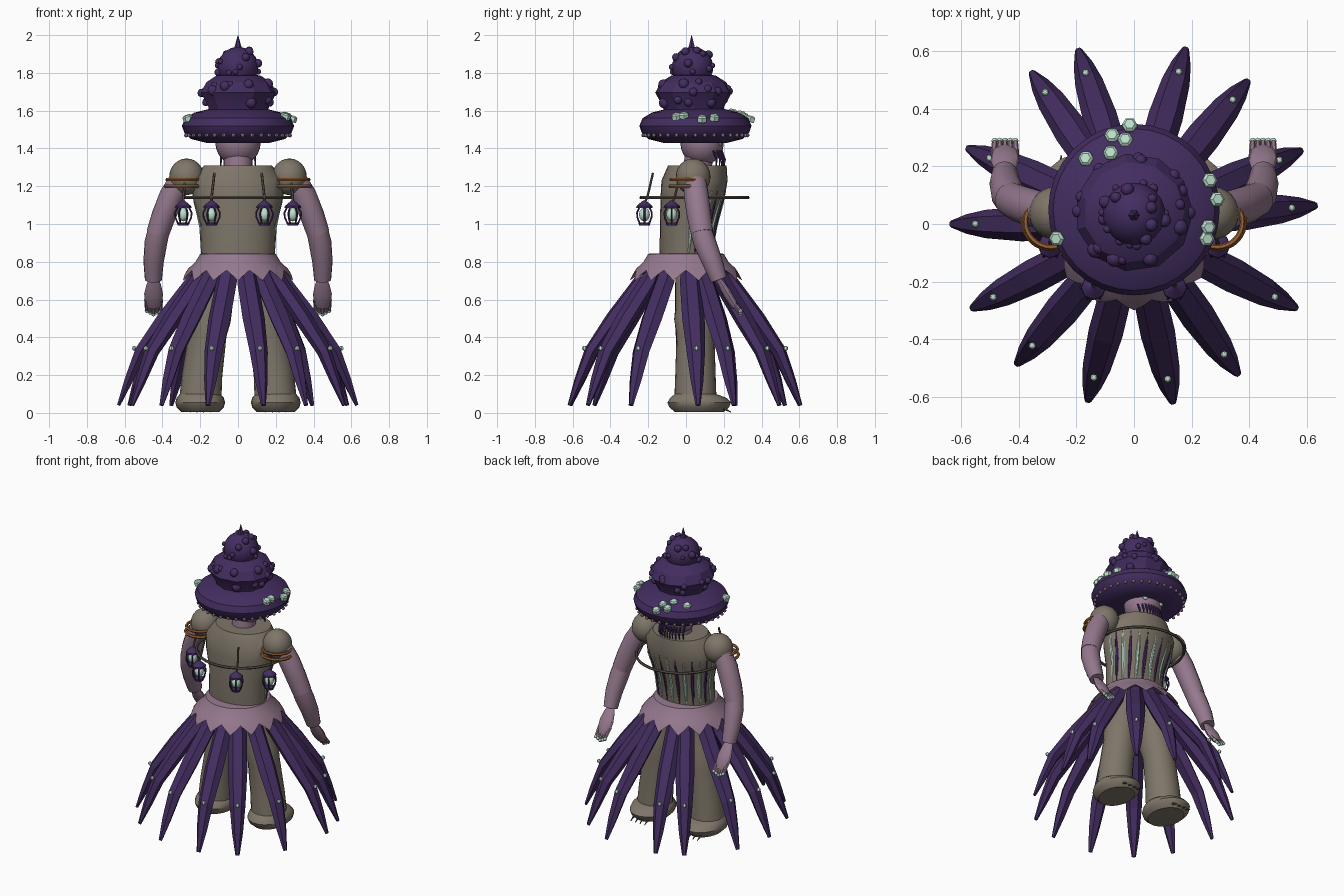
import bpy, bmesh, math, random
from mathutils import Vector, Matrix

if "Cube" in bpy.data.objects:
    bpy.data.objects.remove(bpy.data.objects["Cube"])

random.seed(4)
V = Vector
TAU = math.tau


def material(name, r, g, b):
    m = bpy.data.materials.new(name)
    lin = [(c / 255 / 12.92) if c < 11 else ((c / 255 + 0.055) / 1.055) ** 2.4 for c in (r, g, b)]
    m.diffuse_color = (*lin, 1)
    m.use_nodes = True
    m.node_tree.nodes["Principled BSDF"].inputs["Base Color"].default_value = m.diffuse_color
    return m


PURPLE = material("deep purple", 67, 45, 96)
MAUVE = material("mauve skin", 149, 121, 142)
TAUPE = material("taupe cloth", 127, 118, 105)
MINT = material("pale mint", 188, 224, 204)
ORANGE = material("amber brown", 160, 101, 54)
ROD = material("dark taupe", 94, 83, 74)


def finish(name, bm, mat, angle=35):
    bmesh.ops.recalc_face_normals(bm, faces=bm.faces)
    me = bpy.data.meshes.new(name)
    bm.to_mesh(me)
    bm.free()
    me.materials.append(mat)
    if angle:
        for p in me.polygons:
            p.use_smooth = True
        me.set_sharp_from_angle(angle=math.radians(angle))
    ob = bpy.data.objects.new(name, me)
    bpy.context.collection.objects.link(ob)
    return ob


def loft(bm, rings, closed=False):
    vs = [[bm.verts.new(p) for p in r] for r in rings]
    n = len(vs[0])
    pairs = list(zip(vs, vs[1:])) + ([(vs[-1], vs[0])] if closed else [])
    for a, b in pairs:
        for i in range(n):
            j = (i + 1) % n
            bm.faces.new((a[i], a[j], b[j], b[i]))
    if not closed:
        bm.faces.new(vs[0])
        bm.faces.new(vs[-1])


def oval(cx, cy, z, rx, ry, n=28):
    return [V((cx + rx * math.cos(TAU * i / n), cy + ry * math.sin(TAU * i / n), z)) for i in range(n)]


def tube(bm, pts, radii, n=8, ref=(0, 1, 0), closed=False, flat=1.0):
    """Sweep a circle (or flattened one) along points; ref sets the flat direction."""
    pts = [V(p) for p in pts]
    k = len(pts)
    rings = []
    for i, p in enumerate(pts):
        a = pts[(i - 1) % k] if closed else pts[max(i - 1, 0)]
        b = pts[(i + 1) % k] if closed else pts[min(i + 1, k - 1)]
        t = (b - a).normalized()
        s = t.cross(V(ref)).normalized()
        u = s.cross(t)
        r = radii[i] if isinstance(radii, (list, tuple)) else radii
        rings.append([p + r * (math.cos(TAU * j / n) * s + flat * math.sin(TAU * j / n) * u) for j in range(n)])
    loft(bm, rings, closed)


def hoop(bm, c, R, r, n=32):
    tube(bm, oval(*c, R, R, n), r, 6, (0, 0, 1), True)


def ball(bm, loc, size, seg=16, rot=None):
    s = size if isinstance(size, tuple) else (size,) * 3
    m = Matrix.Translation(loc) @ (rot or Matrix()) @ Matrix.Diagonal((*s, 1))
    bmesh.ops.create_uvsphere(bm, u_segments=seg, v_segments=max(6, seg // 2), radius=1, matrix=m)


def single(name, mat, fn, *a, angle=35, **k):
    bm = bmesh.new()
    fn(bm, *a, **k)
    return finish(name, bm, mat, angle)


def interp(table, z):
    for a, b in zip(table, table[1:]):
        if z <= b[0]:
            f = (z - a[0]) / (b[0] - a[0])
            return [x + f * (y - x) for x, y in zip(a, b)][1:]
    return table[-1][1:]


# Torso: stacked ovals (height, centre y, half width, half depth)
TORSO = [(.79, 0, .19, .135), (.85, 0, .195, .14), (1.0, .012, .2, .15),
         (1.14, .035, .24, .17), (1.23, .045, .245, .175), (1.31, .06, .18, .155)]
single("torso", TAUPE, loft, [oval(0, c, z, rx, ry) for z, c, rx, ry in TORSO])

# Ribs: slim tapering strips on the +y half of the torso
for name, mat, start in (("mint_ribs", MINT, 0), ("purple_ribs", PURPLE, 1)):
    bm = bmesh.new()
    for i in range(start, 13, 2):
        ang = math.radians(6 + 14 * i)
        pts = []
        for j in range(6):
            z = .85 + .065 * j
            c, rx, ry = interp(TORSO, z)
            pts.append((rx * math.cos(ang), c + ry * math.sin(ang), z))
        tube(bm, pts, [.003, .008, .011, .011, .007, .002], 6, (math.cos(ang), math.sin(ang), 0), flat=.6)
    finish(name, bm, mat)

# Neck, head, eyes and the hanging strands below the face
single("neck", MAUVE, tube, [(0, .06, 1.28), (0, .07, 1.38)], .075, 16)
single("head", MAUVE, ball, (0, .085, 1.43), (.12, .115, .12), 24)
bm = bmesh.new()
for s in (-1, 1):
    ball(bm, (s * .06, .181, 1.43), (.022, .012, .016), 10)
finish("eyes", bm, MINT)
bm = bmesh.new()
for i in range(11):
    x = (i - 5) * .018
    y = .085 + math.sqrt(.0132 - x * x)
    tube(bm, [(x, y - .012, 1.39), (x, y + .006, 1.34), (x * 1.05, y, 1.275 + .02 * (i % 2))], [.006, .006, .001], 5)
finish("face_strands", bm, PURPLE)

# Hat: broad brim, faceted middle tier, round top and spike
HY = .05
brim = [(.06, 1.435), (.17, 1.43), (.25, 1.45), (.285, 1.485), (.297, 1.52),
        (.28, 1.56), (.23, 1.59), (.15, 1.61), (.05, 1.615)]
single("hat_brim", PURPLE, loft, [oval(0, HY, z, r, r, 32) for r, z in brim])
tier = [(.155, 1.58), (.165, 1.625), (.205, 1.695), (.175, 1.75), (.12, 1.785), (.04, 1.8)]
single("hat_middle", PURPLE, loft, [oval(0, .04, z, r, r, 11) for r, z in tier], angle=25)
single("hat_top", PURPLE, ball, (0, .035, 1.83), (.11, .11, .108), 18)
single("hat_spike", PURPLE, tube, [(0, .03, 1.91), (0, .03, 1.95), (0, .03, 2.0)], [.026, .015, .001], 6)
bm = bmesh.new()
for i in range(22):
    a = i * 2.4 + random.uniform(-.3, .3)
    z = random.uniform(1.63, 1.765)
    r = .195 - abs(z - 1.69) * .55
    ball(bm, (r * math.cos(a), .04 + r * math.sin(a), z), random.uniform(.018, .031), 10)
for i in range(18):
    a = i * 2.4
    e = random.uniform(-.3, 1.0)
    ball(bm, (.11 * math.cos(a) * math.cos(e), .035 + .11 * math.sin(a) * math.cos(e), 1.83 + .108 * math.sin(e)),
         random.uniform(.013, .024), 10)
finish("hat_warts", bm, PURPLE)
bm = bmesh.new()
for p in oval(0, HY, 1.47, .276, .276, 34):
    ball(bm, p, .011, 6)
finish("brim_beads", bm, MAUVE)

# Mint hexagonal studs lying on the brim
bm = bmesh.new()
for x, y in [(-.015, .34), (-.075, .305), (-.03, .29), (-.165, .225), (-.08, .245),
             (-.265, -.05), (.26, .15), (.285, .085), (.255, -.01), (.25, -.05)]:
    d = V((x, y - HY, 0))
    r = min(d.length, .288)
    z = 1.535 + .075 * math.sqrt(max(0, 1 - (r / .297) ** 2))
    n = (V((0, 0, 1)) + d * 1.2).normalized()
    c = V((x, y, z))
    tube(bm, [c - n * .012, c + n * .012, c + n * .02], [.027, .027, .018], 6)
finish("brim_crystals", bm, MINT, 0)

# Waistband with a zigzag hem
wave = [oval(0, 0, z, r, r, 56) for r, z in [(.17, .845), (.2, .842), (.225, .8), (.262, .765)]]
hem = [V((p.x * k, p.y * k, .765 - d)) for i, p in enumerate(oval(0, 0, 0, .262, .262, 56))
       for k, d in [((1.03, .01), (1.09, .035), (1.14, .065), (1.09, .035))[i % 4]]]
single("waistband", MAUVE, loft, wave + [hem, oval(0, 0, .77, .2, .2, 56)])

# Skirt of hexagonal tentacles, each carrying a mint stud
bm, studs = bmesh.new(), bmesh.new()
for deg in (73.6, 51.5, 23.7, 5.8, -27.4, -55.3, -77.7, -104.6, -129.9, -152.5, 180, 155.5, 124, 107.7):
    a = math.radians(deg)
    d = V((math.cos(a), math.sin(a), 0))
    path = [d * r + V((0, 0, z)) for r, z in [(.19, .79), (.245, .69), (.39, .5), (.515, .325), (.58, .17), (.632, .04)]]
    tube(bm, path, [.045, .057, .06, .049, .034, .013], 6, d, flat=.75)
    ball(studs, d * .55 + V((0, 0, .342)), .013, 6)
finish("skirt_tentacles", bm, PURPLE, 0)
finish("tentacle_studs", studs, MINT, 0)

# Hoop around the chest
single("chest_hoop", ROD, hoop, (0, .045, 1.14), .283, .009, 40)

# Limbs, mirrored left and right
for s, side in ((-1, "left"), (1, "right")):
    single(side + "_leg", TAUPE, tube,
           [(s * .1, .04, .8), (s * .13, .045, .56), (s * .145, .045, .5), (s * .16, .05, .42), (s * .19, .05, .2), (s * .2, .05, .06)],
           [.095, .1, .108, .1, .107, .112], 20)
    single(side + "_foot", TAUPE, loft, [oval(s * .2, c, z, rx, ry, 22) for z, c, rx, ry in
           [(.005, .07, .1, .13), (.03, .07, .125, .16), (.055, .07, .132, .17), (.08, .065, .125, .15), (.1, .05, .108, .11)]])
    bm = bmesh.new()
    for i in range(4):
        x = s * .2 + (i - 1.5) * .035
        tube(bm, [(x, .2, .025), (x, .238, .004)], [.009, .002], 5, (1, 0, 0))
    finish(side + "_toe_claws", bm, ROD)

    single(side + "_shoulder", TAUPE, ball, (s * .272, .038, 1.25), (.092, .092, .097), 24)
    single(side + "_upper_arm", MAUVE, tube,
           [(s * .3, .045, 1.24), (s * .35, .055, 1.15), (s * .395, .07, 1.04), (s * .425, .085, .95)],
           [.06, .066, .064, .06], 16)
    single(side + "_forearm", MAUVE, tube,
           [(s * .42, .08, .965), (s * .435, .1, .9), (s * .447, .14, .8), (s * .448, .175, .705)],
           [.058, .06, .054, .045], 16)
    single(side + "_hand", MAUVE, tube,
           [(s * .446, .17, .71), (s * .446, .19, .68), (s * .447, .22, .63), (s * .447, .25, .58), (s * .447, .262, .555)],
           [.025, .038, .05, .045, .03], 12, (0, 1, .5), flat=.5)
    bm, tips = bmesh.new(), bmesh.new()
    for i in range(5):
        o = (i - 2) * .019
        end = V((s * .447 + o * .95, .288, .522 + abs(i - 2) * .009))
        tube(bm, [(s * .447 + o, .235, .6), end], [.012, .009], 6)
        ball(tips, end, .011, 8)
    finish(side + "_fingers", bm, MAUVE)
    finish(side + "_fingertips", tips, MINT)

    bm = bmesh.new()
    hoop(bm, (s * .288, .008, 1.235), .088, .009)
    hoop(bm, (s * .29, .008, 1.2), .092, .01)
    finish(side + "_arm_bands", bm, ORANGE)

    # Two caged lanterns on sticks
    for x, y, tag in ((.14, -.22, "inner"), (.29, -.075, "outer")):
        c = V((s * x, y, 1.05))
        name = side + "_" + tag + "_lantern_"
        single(name + "stick", ROD, tube, [c + V((0, 0, .06)), c + V((0, .015, .09)), c + V((-s * .015, .045, .22))], .007, 6)
        single(name + "glow", MINT, ball, c, (.029, .029, .036), 12)
        bm = bmesh.new()
        for i in range(6):
            d = V((math.cos(TAU * i / 6), math.sin(TAU * i / 6), 0))
            tube(bm, [c + d * r + V((0, 0, z)) for r, z in ((.027, -.05), (.043, -.015), (.045, .01), (.027, .045))],
                 .005, 5, (-d.y, d.x, 0))
        tube(bm, [c + V((0, 0, z)) for z in (.035, .045, .06, .075)], [.044, .042, .025, .006], 8)
        tube(bm, [c + V((0, 0, z)) for z in (-.058, -.043)], [.028, .032], 8)
        finish(name + "cage", bm, PURPLE)
